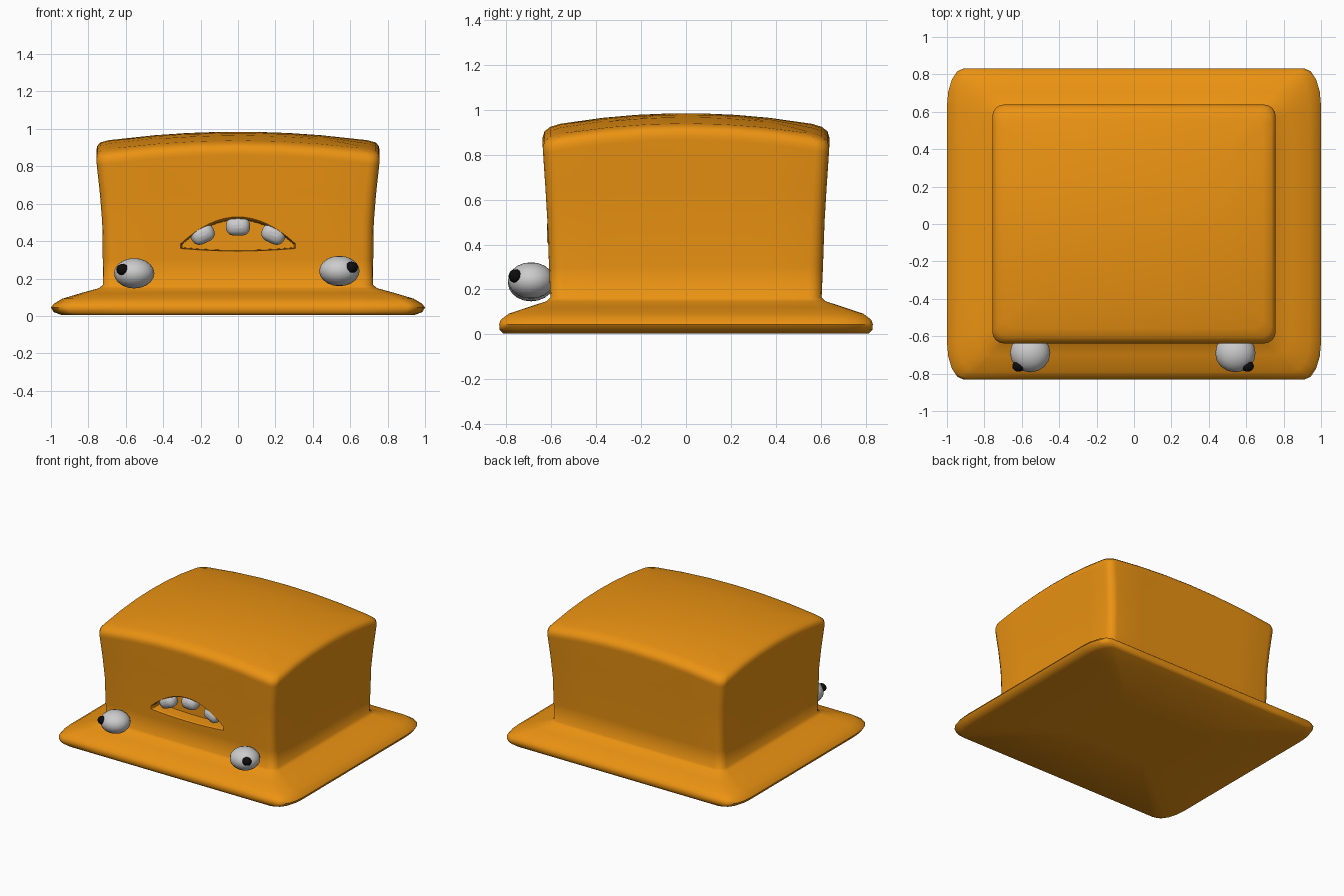
import bpy, bmesh, math
from mathutils import Vector

if "Cube" in bpy.data.objects:
    bpy.data.objects.remove(bpy.data.objects["Cube"])


def material(name, color):
    m = bpy.data.materials.new(name)
    m.diffuse_color = color
    m.use_nodes = True
    m.node_tree.nodes["Principled BSDF"].inputs["Base Color"].default_value = m.diffuse_color
    return m


orange = material("orange", (0.83, 0.29, 0.006, 1))
black = material("black", (0.004, 0.004, 0.004, 1))


def finish(obj, mat=None, angle=62):
    if mat:
        obj.data.materials.append(mat)
    bpy.ops.object.select_all(action='DESELECT')
    obj.select_set(True)
    bpy.context.view_layer.objects.active = obj
    bpy.ops.object.shade_smooth_by_angle(angle=math.radians(angle))


def loft(name, rings):
    """Skin a stack of equal-length rings and cap both ends."""
    bm = bmesh.new()
    loops = [[bm.verts.new(p) for p in r] for r in rings]
    n = len(rings[0])
    for a, b in zip(loops, loops[1:]):
        for i in range(n):
            j = (i + 1) % n
            bm.faces.new((a[i], a[j], b[j], b[i]))
    bm.faces.new(loops[0])
    bm.faces.new(loops[-1])
    bmesh.ops.recalc_face_normals(bm, faces=bm.faces)
    me = bpy.data.meshes.new(name)
    bm.to_mesh(me)
    bm.free()
    obj = bpy.data.objects.new(name, me)
    bpy.context.collection.objects.link(obj)
    return obj


def rounded_rect(hx, hy, rx, ry, corner=4, side=6):
    """Rounded rectangle outline with subdivided straight sides."""
    pts = []
    for q in range(4):
        sx, sy = ((1, 1), (-1, 1), (-1, -1), (1, -1))[q]
        for k in range(corner + 1):
            a = math.pi / 2 * (q + k / corner)
            pts.append(Vector((sx * (hx - rx) + rx * math.cos(a),
                               sy * (hy - ry) + ry * math.sin(a))))
        nx, ny = ((-1, 1), (-1, -1), (1, -1), (1, 1))[q]
        a = math.pi / 2 * (q + 1)
        end = Vector((nx * (hx - rx) + rx * math.cos(a), ny * (hy - ry) + ry * math.sin(a)))
        start = pts[-1].copy()
        pts += [start.lerp(end, k / side) for k in range(1, side)]
    return pts


# Body: half width, half depth, height, corner radii, amount of crown curvature
profile = [
    (0.30, 0.25, 0.010, 0.05, 0.05, 0), (0.94, 0.815, 0.004, 0.09, 0.18, 0),
    (0.985, 0.83, 0.02, 0.09, 0.20, 0), (1.00, 0.832, 0.045, 0.09, 0.20, 0),
    (0.985, 0.825, 0.065, 0.09, 0.20, 0), (0.94, 0.79, 0.092, 0.09, 0.17, 0),
    (0.84, 0.70, 0.122, 0.08, 0.10, 0), (0.745, 0.62, 0.148, 0.06, 0.06, 0),
    (0.722, 0.604, 0.165, 0.06, 0.06, 0), (0.723, 0.61, 0.30, 0.06, 0.06, 0),
    (0.726, 0.617, 0.50, 0.06, 0.06, 0), (0.738, 0.626, 0.68, 0.06, 0.06, 0.3),
    (0.756, 0.637, 0.92, 0.06, 0.06, 1), (0.757, 0.638, 0.94, 0.06, 0.06, 1),
    (0.752, 0.63, 0.964, 0.06, 0.06, 1), (0.735, 0.605, 0.979, 0.06, 0.06, 1),
    (0.69, 0.56, 0.985, 0.05, 0.05, 1), (0.44, 0.37, 0.985, 0.04, 0.04, 1),
    (0.27, 0.22, 0.985, 0.03, 0.03, 1), (0.09, 0.07, 0.985, 0.01, 0.01, 1)]
rings = []
for hx, hy, z, rx, ry, crown in profile:
    rings.append([(p.x, p.y, z - crown * (0.095 * p.x ** 2 + 0.15 * p.y ** 2))
                  for p in rounded_rect(hx, hy, rx, ry)])
body = loft("body", rings)


# Mouth: flared arch cutter sunk into the front wall
def arch(y, grow):
    top = [(x / 8 * (0.3 + grow), y, 0.385 + (0.132 + grow) * (1 - (x / 8) ** 2))
           for x in range(-8, 9)]
    low = [(x / 4 * (0.3 + grow), y, 0.35 - grow * 0.5 + 0.014 * (x / 4) ** 2)
           for x in range(4, -5, -1)]
    return top + low


cutter = loft("mouth_cutter", [arch(-0.70, 0.05), arch(-0.625, 0.018), arch(-0.612, 0.007),
                               arch(-0.595, 0.0), arch(-0.51, -0.004)])
cutter.hide_render = True
cutter.hide_viewport = True
cut = body.modifiers.new("mouth", 'BOOLEAN')
cut.operation = 'DIFFERENCE'
cut.solver = 'EXACT'
cut.object = cutter
finish(body, orange)

# Teeth: soft blocks hanging along the arch
for i, (x, z, tilt) in enumerate([(-0.19, 0.438, -25), (0, 0.479, 0), (0.19, 0.438, 25)]):
    bpy.ops.mesh.primitive_cube_add(size=1, location=(x, -0.57, z),
                                    rotation=(0, math.radians(tilt), 0))
    tooth = bpy.context.object
    tooth.name = f"tooth_{i + 1}"
    tooth.scale = (0.13, 0.10, 0.10)
    bpy.ops.object.transform_apply(location=False, rotation=False, scale=True)
    b = tooth.modifiers.new("round", 'BEVEL')
    b.width, b.segments = 0.042, 3
    finish(tooth, angle=89)


# Eyes and pupils
def ball(name, loc, scale, mat=None):
    bpy.ops.mesh.primitive_uv_sphere_add(segments=16, ring_count=10, location=loc)
    o = bpy.context.object
    o.name = name
    o.scale = scale
    finish(o, mat)


for side, x, z, px, pz in (("left", -0.555, 0.228, -0.617, 0.248),
                           ("right", 0.542, 0.24, 0.607, 0.26)):
    ball("eye_" + side, (x, -0.69, z), (0.108, 0.103, 0.081))
    ball("pupil_" + side, (px, -0.760, pz), (0.034, 0.03, 0.03), black)
